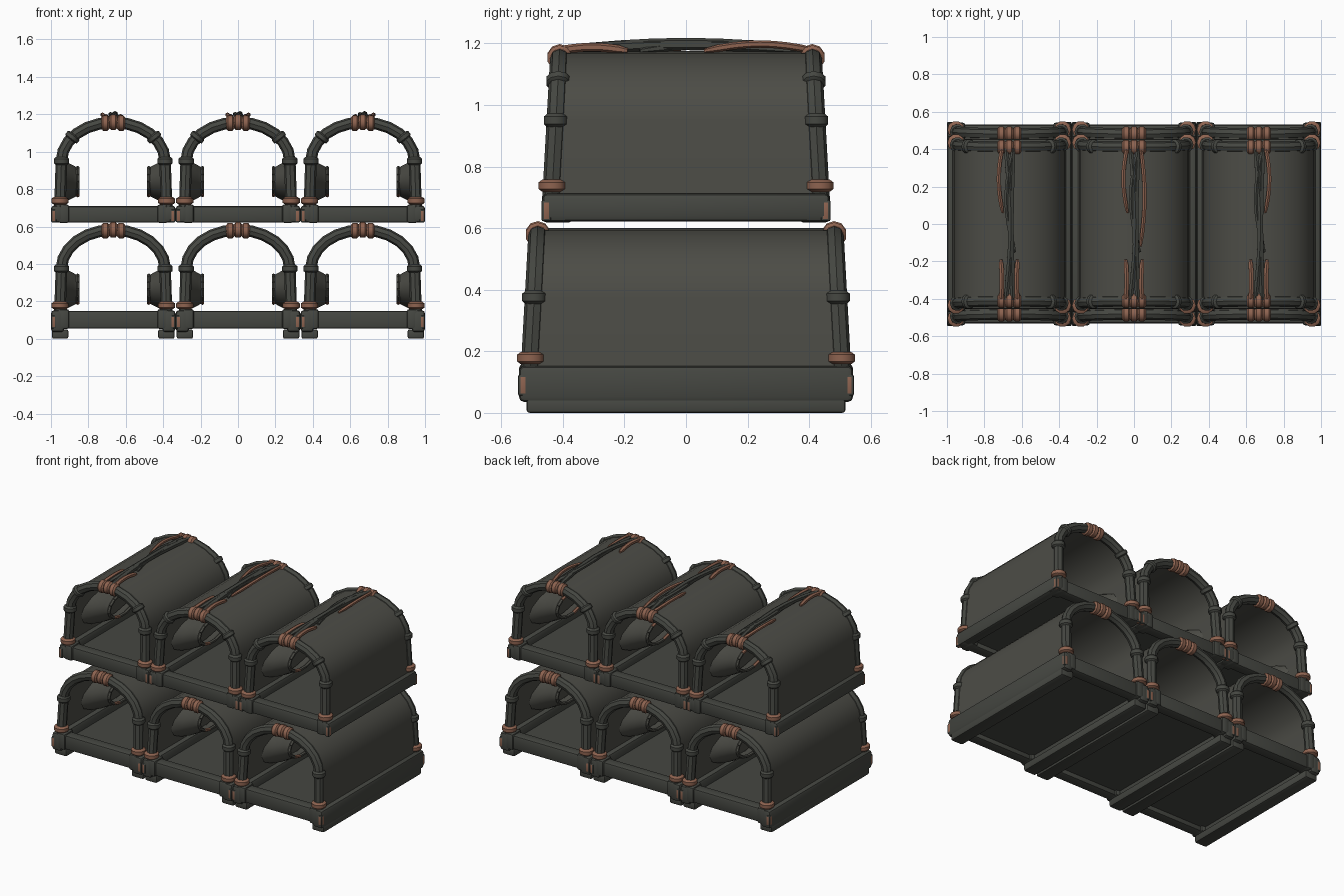
import bpy, bmesh, math
from mathutils import Vector

if "Cube" in bpy.data.objects:
    bpy.data.objects.remove(bpy.data.objects["Cube"])

def material(name, rgb):
    m = bpy.data.materials.new(name)
    m.diffuse_color = (*rgb, 1)
    m.use_nodes = True
    m.node_tree.nodes["Principled BSDF"].inputs["Base Color"].default_value = m.diffuse_color
    return m

NET = material("dark_net_grey", (0.072, 0.072, 0.061))
WOOD = material("dark_frame_grey", (0.060, 0.063, 0.054))
ROPE = material("brown_rope", (0.27, 0.125, 0.08))
X, Y, Z = Vector((1, 0, 0)), Vector((0, 1, 0)), Vector((0, 0, 1))

def tube(bm, pts, radii, ref, sides=8, mat=0):
    """Sweep a circle of varying radius along a path; ref is a vector off the path."""
    pts = [Vector(p) for p in pts]
    if isinstance(radii, (int, float)):
        radii = [radii] * len(pts)
    rings = []
    for i, p in enumerate(pts):
        t = (pts[min(i + 1, len(pts) - 1)] - pts[max(i - 1, 0)]).normalized()
        u = t.cross(ref).normalized()
        v = t.cross(u)
        rings.append([bm.verts.new(p + radii[i] * (math.cos(a) * u + math.sin(a) * v))
                      for a in (2 * math.pi * k / sides for k in range(sides))])
    for a, b in zip(rings, rings[1:]):
        for k in range(sides):
            j = (k + 1) % sides
            bm.faces.new((a[k], a[j], b[j], b[k])).material_index = mat
    for r in (rings[0], rings[-1]):
        bm.faces.new(r).material_index = mat

def bead(bm, c, axis, r, half, ref, mat=0):
    """Rounded lashing wrapped round a pole."""
    c, axis = Vector(c), Vector(axis).normalized()
    tube(bm, [c + axis * half * f for f in (-1, -.55, .55, 1)],
         [r * .72, r, r, r * .72], ref, 10, mat)

def box(bm, lo, hi, mat=0, bevel=0.012):
    lo, hi = Vector(lo), Vector(hi)
    vs = bmesh.ops.create_cube(bm, size=1)["verts"]
    for v in vs:
        v.co = Vector([(lo[i] + hi[i]) / 2 + v.co[i] * (hi[i] - lo[i]) for i in range(3)])
    for f in {f for v in vs for f in v.link_faces}:
        f.material_index = mat
    if bevel:
        bmesh.ops.bevel(bm, geom=list({e for v in vs for e in v.link_edges}),
                        offset=bevel, segments=2, affect='EDGES', profile=.5)

def to_mesh(bm, name, mats, normals=True, angle=40):
    if normals:
        bmesh.ops.recalc_face_normals(bm, faces=bm.faces)
    me = bpy.data.meshes.new(name)
    bm.to_mesh(me)
    bm.free()
    for m in mats:
        me.materials.append(m)
    me.shade_smooth()
    me.set_sharp_from_angle(angle=math.radians(angle))
    return me

def hoop_path(dz, base, y, grow=0.0):
    """Bent hoop: straight legs, then a rounded arch."""
    side = [(.285 + grow, base), (.277 + grow, .375 + dz)]
    arch = [((.277 + grow) * math.cos(a), .375 + dz + (.207 + grow) * math.sin(a))
            for a in (math.radians(d) for d in range(15, 166, 15))]
    pts = side + arch + [(-x, z) for x, z in reversed(side)]
    return [(x, y, z) for x, z in pts]

def frame(dz, z0, z1, yb, upper):
    bm = bmesh.new()
    for s in (-1, 1):
        # long side rails, runners and end bars
        xs = sorted((s * .333, s * .262))
        box(bm, (xs[0], -yb, z0 - (0 if upper else .02)), (xs[1], yb, z1), bevel=.018)
        if not upper:
            fs = sorted((s * .328, s * .24))
            box(bm, (fs[0], -yb + .025, 0), (fs[1], yb - .025, .05), bevel=.01)
        ys = sorted((s * (yb - .012), s * (yb - .085)))
        box(bm, (-.328, ys[0], z0), (.328, ys[1], z1 - .004), bevel=.012)
        # corner wrappings
        for q in (-1, 1):
            wx = sorted((q * .235, q * .295))
            wy = sorted((s * yb, s * (yb - .1)))
            box(bm, (wx[0], wy[0], z0 - .004), (wx[1], wy[1], z1 + .006), bevel=.015)
            bx = sorted((q * .303, q * .333))
            by = sorted((s * (yb + .003), s * (yb - .03)))
            box(bm, (bx[0], by[0], z0), (bx[1], by[1], z0 + .07), 1, .008)
    # thin floor
    box(bm, (-.27, -yb + .03, z0 + .03), (.27, yb - .03, z0 + .042), bevel=0)
    return to_mesh(bm, "base_frame", (WOOD, ROPE))

def hoops(dz, z1, yh, upper):
    bm = bmesh.new()
    for s in (-1, 1):
        path = hoop_path(dz, z1 - .01, s * yh)
        path = [(x, y - s * .025 * (z - z1) / .45, z) for x, y, z in path]
        tube(bm, path, .031, Y, 8)
        top = path[7]
        # three brown turns at the crown
        for k in (-1, 0, 1):
            bead(bm, (k * .042, top[1], top[2] - abs(k) * .004), X, .041, .022, Y, 1)
        for q in (-1, 1):
            bead(bm, (q * .285, s * yh, z1 + .025), Z, .046, .02, Y, 1)
            bead(bm, (q * .277, s * (yh - .012), .375 + dz), Z, .041, .022, Y)
            if upper:
                a = math.radians(38)
                bead(bm, (q * .277 * math.cos(a), s * (yh - .02), .375 + dz + .207 * math.sin(a)),
                     (-q * math.sin(a), 0, math.cos(a)), .04, .018, Y)
    return to_mesh(bm, "hoops", (WOOD, ROPE))

def cover(dz, z1, yh):
    """Net sheet stretched over the hoops."""
    bm = bmesh.new()
    rows = []
    for s in (-1, 1):
        rows.append([bm.verts.new((p[0], p[1] + s * .025 * -(p[2] - z1) / .45, p[2]))
                     for p in hoop_path(dz, z1 - .02, s * yh, .018)])
    a, b = rows
    for k in range(len(a) - 1):
        bm.faces.new((a[k], a[k + 1], b[k + 1], b[k]))
    bmesh.ops.recalc_face_normals(bm, faces=bm.faces)
    bmesh.ops.solidify(bm, geom=bm.faces[:], thickness=.008)
    return to_mesh(bm, "net_cover", (NET,))

def funnels(dz, z1):
    """Entry funnels reaching in from both side walls, each ending in a ring."""
    bm = bmesh.new()
    n = 14
    zm = .265 + dz
    for q in (-1, 1):
        rings = []
        for x, yr, zr in ((.285, .30, .112), (.25, .24, .108), (.215, .17, .09), (.19, .14, .075)):
            rings.append([bm.verts.new((q * x, yr * math.cos(2 * math.pi * k / n),
                                        zm + zr * math.sin(2 * math.pi * k / n)))
                          for k in range(n)])
        for a, b in zip(rings, rings[1:]):
            for k in range(n):
                j = (k + 1) % n
                bm.faces.new((a[k], a[j], b[j], b[k]))
        for k in range(n):
            ends = [rings[-1][k].co.copy(), rings[-1][(k + 1) % n].co.copy()]
            tube(bm, ends, .011, X, 6, 1 if k in (2, 9) else 0)
    return to_mesh(bm, "entry_funnels", (NET, ROPE))

def ridge_ropes(dz, variant):
    """Loose rope strands running along the ridge of the upper pots."""
    bm = bmesh.new()
    top = .605 + dz

    def strand(x, y0, y1, bow, mat, lift=.022, r=.012):
        pts = []
        for k in range(9):
            t = k / 8
            w = math.sin(math.pi * t)
            pts.append((x + bow * w, y0 + (y1 - y0) * t, top + lift * w - .004))
        tube(bm, pts, [r * .6] + [r] * 7 + [r * .6], X, 6, mat)

    for s in (-1, 1):
        strand(s * .045, -.42, -.19, -s * .006, 1, .012, .014)
    if variant != 1:
        strand(-.035, .42, .06, -.022, 1)
    if variant != -1:
        strand(.035, .42, -.12 if variant == 0 else .06, .022, 1)
    strand(-.02, -.42, .42, .03, 0, .026, .016)
    strand(.02, -.42, .42, -.012, 0, .020, .018)
    strand(.03, -.15, .42, -.045, 0, .024, .013)
    return to_mesh(bm, "ridge_ropes", (WOOD, ROPE))

def place(me, name, x):
    ob = bpy.data.objects.new(name, me)
    ob.location.x = x
    bpy.context.collection.objects.link(ob)

# two tiers of three pots: height offset, bar bottom, bar top, half length, hoop y
for tier, (dz, z0, z1, yb, yh) in {"lower": (0, .055, .153, .543, .505),
                                   "upper": (.575, .622, .713, .467, .435)}.items():
    up = tier == "upper"
    parts = {"base_frame": frame(dz, z0, z1, yb, up), "hoops": hoops(dz, z1, yh, up),
             "net_cover": cover(dz, z1, yh), "entry_funnels": funnels(dz, z1)}
    for i in (-1, 0, 1):
        for name, me in parts.items():
            place(me, f"{tier}_{name}_{i + 2}", i * .667)
        if up:
            place(ridge_ropes(dz, i), f"ridge_ropes_{i + 2}", i * .667)
